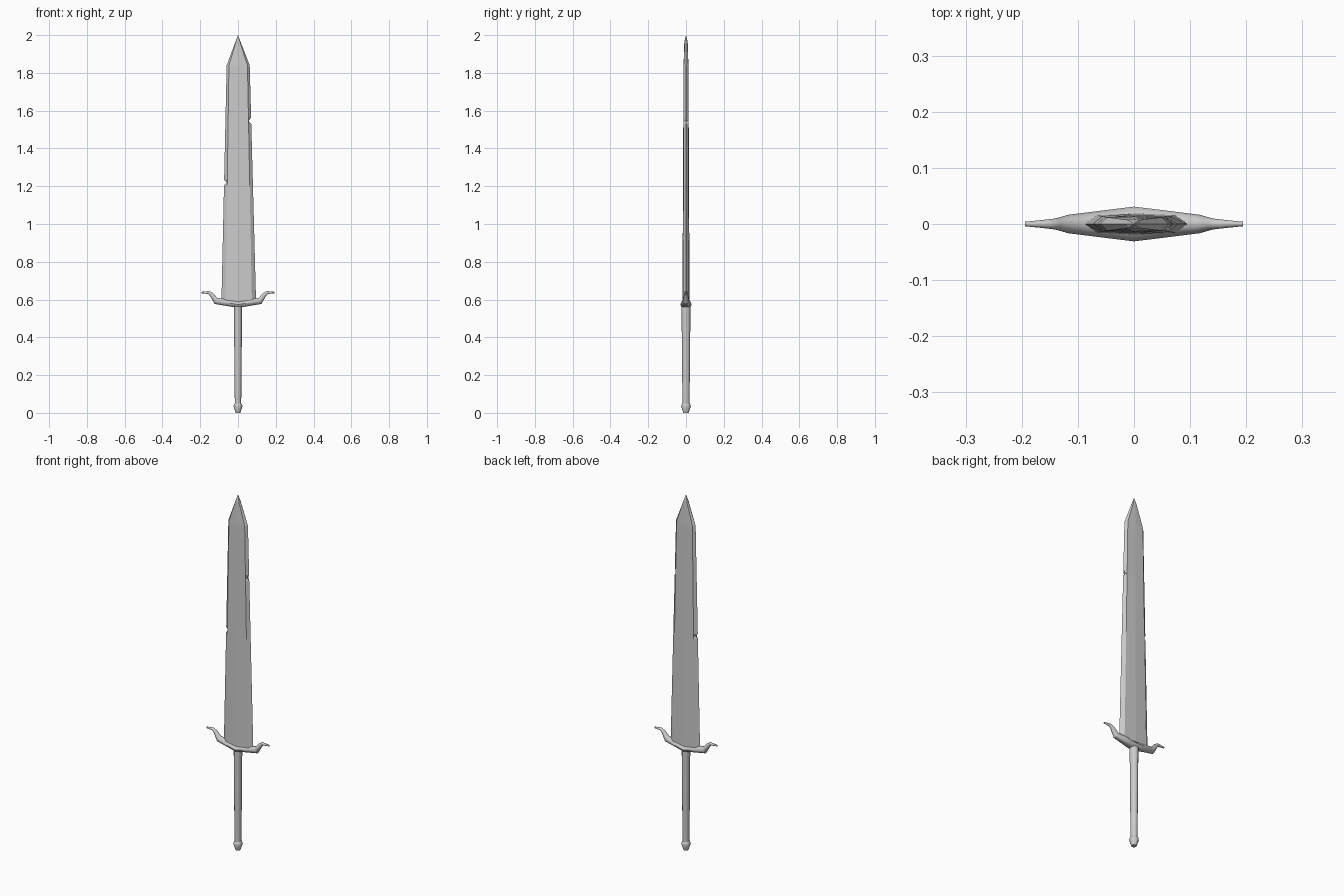
import bpy, bmesh, math

if "Cube" in bpy.data.objects:
    bpy.data.objects.remove(bpy.data.objects["Cube"])


def loft(name, rings, smooth=None):
    """Skin a list of equal-length vertex rings and cap both ends."""
    bm = bmesh.new()
    loops = [[bm.verts.new(p) for p in ring] for ring in rings]
    n = len(loops[0])
    for a, b in zip(loops, loops[1:]):
        for i in range(n):
            j = (i + 1) % n
            bm.faces.new((a[i], a[j], b[j], b[i]))
    bm.faces.new(loops[0])
    bm.faces.new(loops[-1])
    bmesh.ops.remove_doubles(bm, verts=bm.verts, dist=0.00005)
    bmesh.ops.recalc_face_normals(bm, faces=bm.faces)
    mesh = bpy.data.meshes.new(name)
    bm.to_mesh(mesh)
    bm.free()
    obj = bpy.data.objects.new(name, mesh)
    bpy.context.collection.objects.link(obj)
    if smooth:
        bpy.ops.object.select_all(action='DESELECT')
        obj.select_set(True)
        bpy.context.view_layer.objects.active = obj
        bpy.ops.object.shade_smooth_by_angle(angle=math.radians(smooth))
    return obj


# Blade: flat hexagonal section with a slight central ridge and bevelled edges
def blade_ring(z, nick_left=0.0, nick_right=0.0):
    t = (z - 0.575) / (1.84 - 0.575)
    cx, half = 0.004 - 0.003 * t, 0.092 - 0.031 * t
    inset, hy, ridge = 0.022 - 0.010 * t, 0.0155 - 0.0035 * t, 0.019 - 0.006 * t
    l, r = cx - half, cx + half
    li, ri = l + inset, r - inset
    return [(l + nick_left, 0, z), (li, -hy, z), (cx, -ridge, z), (ri, -hy, z),
            (r - nick_right, 0, z), (ri, hy, z), (cx, ridge, z), (li, hy, z)]


def tip_ring(z, half, hy):
    return [(-half, 0, z), (-half * 0.75, -hy * 0.8, z), (0, -hy, z),
            (half * 0.75, -hy * 0.8, z), (half, 0, z),
            (half * 0.75, hy * 0.8, z), (0, hy, z), (-half * 0.75, hy * 0.8, z)]


rings = [blade_ring(0.575)]
rings += [blade_ring(1.205), blade_ring(1.22, nick_left=0.014), blade_ring(1.235)]
rings += [blade_ring(1.53), blade_ring(1.545, nick_right=0.014), blade_ring(1.565)]
rings += [blade_ring(1.84), tip_ring(1.965, 0.0135, 0.009), tip_ring(2.0, 0.0002, 0.0002)]
loft("blade", rings)


# Crossguard: tapering oval section swept along an up-curled path, both sides
# station = top x, top z, bottom x, bottom z, half depth
half_guard = [(0.0, 0.592, 0.0, 0.556, 0.031),
              (0.11, 0.609, 0.124, 0.577, 0.0165),
              (0.132, 0.634, 0.147, 0.617, 0.010),
              (0.152, 0.645, 0.158, 0.630, 0.008),
              (0.194, 0.641, 0.194, 0.633, 0.004)]
stations = [(-a, b, -c, d, h) for a, b, c, d, h in reversed(half_guard[1:])] + half_guard
rings = []
for tx, tz, bx, bz, hy in stations:
    ring = []
    for i in range(10):
        a = math.tau * i / 10
        u = math.sin(a) / 2 / math.sin(math.radians(72))
        ring.append(((tx + bx) / 2 + u * (tx - bx), hy * math.cos(a),
                     (tz + bz) / 2 + u * (tz - bz)))
    rings.append(ring)
loft("crossguard", rings, 40)


# Grip and pommel: round lathed profiles, slightly deeper than wide
def lathe(name, profile, sides=12):
    loft(name, [[(r * math.cos(math.tau * i / sides), 1.1 * r * math.sin(math.tau * i / sides), z)
                 for i in range(sides)] for r, z in profile], 40)


lathe("grip", [(0.016, 0.03), (0.017, 0.06), (0.0195, 0.3), (0.0215, 0.575)])
lathe("pommel", [(0.013, 0.0), (0.015, 0.008), (0.0235, 0.034), (0.021, 0.044), (0.016, 0.052)])
